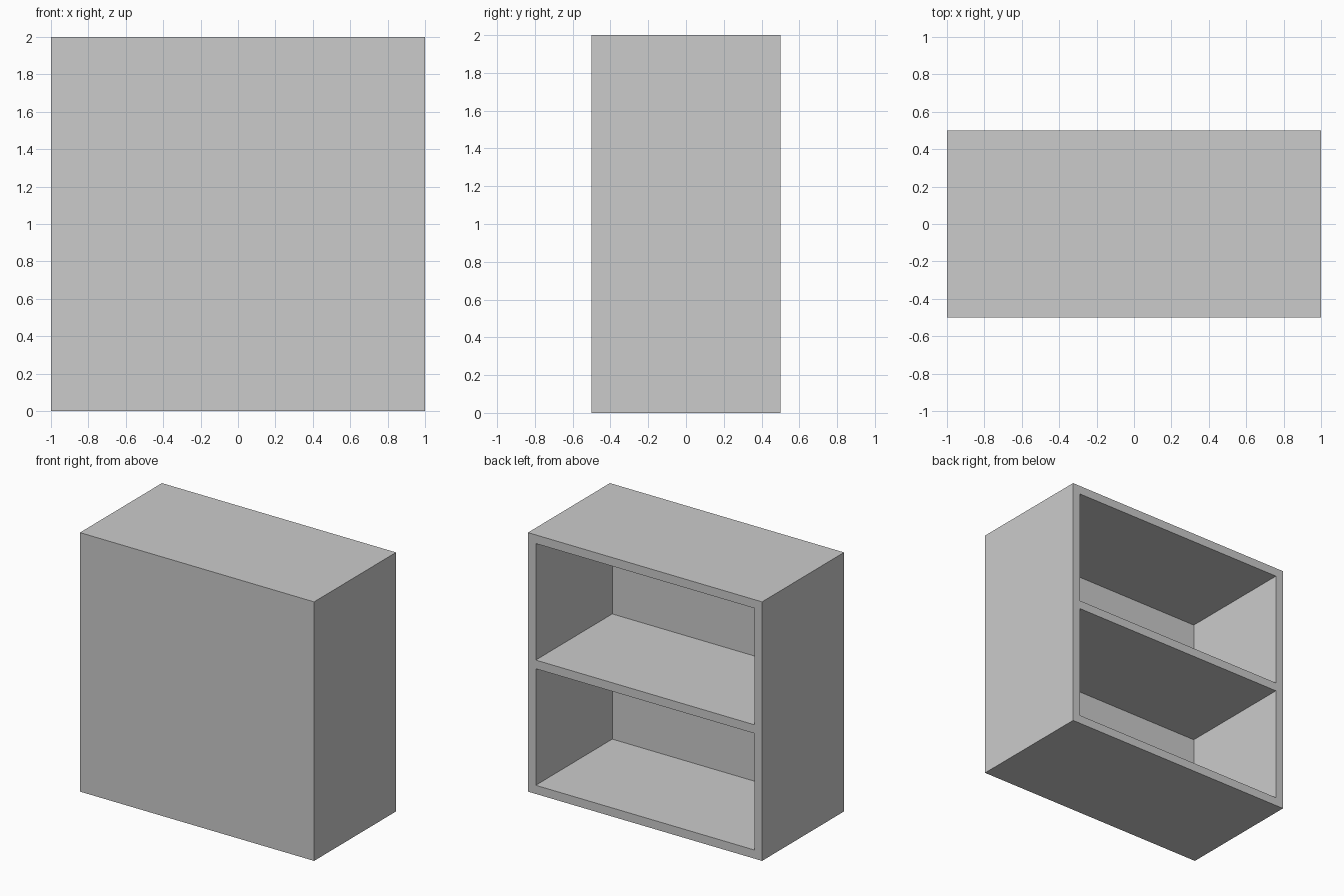
import bpy

if "Cube" in bpy.data.objects:
    bpy.data.objects.remove(bpy.data.objects["Cube"])

W, D, H = 2.0, 1.0, 2.0
T = 1 / 15                      # panel thickness
OPEN_H = (H - 3 * T) / 2        # height of each compartment


def box(name, x, y, z):
    """Axis-aligned box from (min, max) ranges."""
    bpy.ops.mesh.primitive_cube_add(size=1)
    ob = bpy.context.object
    ob.name = name
    for v in ob.data.vertices:
        v.co = [lo + (c + 0.5) * (hi - lo) for c, (lo, hi) in zip(v.co, (x, y, z))]
    return ob


# Cabinet body, solid front panel, open towards the back
cabinet = box("cabinet", (-W / 2, W / 2), (-D / 2, D / 2), (0, H))

# Two compartments cut in from the back, leaving a middle shelf
for i, label in enumerate(("lower", "upper")):
    z0 = T + i * (OPEN_H + T)
    cutter = box(label + "_compartment_cutter", (-W / 2 + T, W / 2 - T),
                 (-D / 2 + T, D / 2 + 0.1), (z0, z0 + OPEN_H))
    cutter.hide_render = True
    cutter.display_type = 'WIRE'
    mod = cabinet.modifiers.new(label + "_compartment", 'BOOLEAN')
    mod.operation = 'DIFFERENCE'
    mod.solver = 'EXACT'
    mod.object = cutter
    # Apply the cut, then drop the helper
    with bpy.context.temp_override(object=cabinet, active_object=cabinet):
        bpy.ops.object.modifier_apply(modifier=mod.name)
    bpy.data.objects.remove(cutter)
